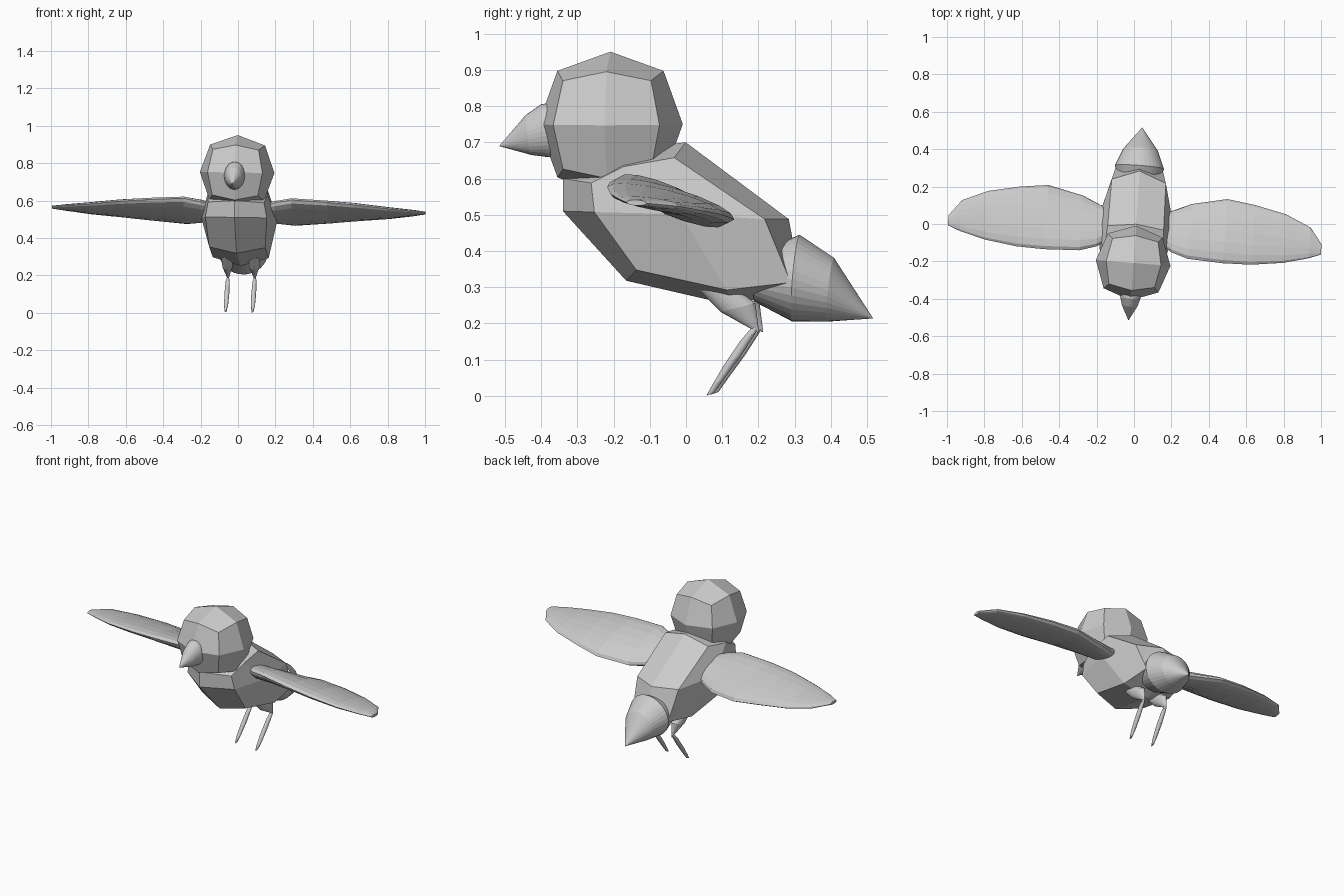
import bpy, bmesh, math
from mathutils import Vector, Matrix

if "Cube" in bpy.data.objects:
    bpy.data.objects.remove(bpy.data.objects["Cube"])

grey = bpy.data.materials.new("plain grey")
grey.diffuse_color = (0.6, 0.6, 0.6, 1)
grey.use_nodes = True
grey.node_tree.nodes["Principled BSDF"].inputs["Base Color"].default_value = grey.diffuse_color

# The whole bird is turned slightly about z and banked slightly about y
POSE = Matrix.Rotation(math.radians(-4.5), 4, 'Z') @ Matrix.Rotation(math.radians(0.9), 4, 'Y')


def finish(name, verts, faces):
    me = bpy.data.meshes.new(name)
    me.from_pydata([POSE @ Vector(v) for v in verts], [], faces)
    bm = bmesh.new()
    bm.from_mesh(me)
    bmesh.ops.recalc_face_normals(bm, faces=bm.faces)
    bm.to_mesh(me)
    bm.free()
    me.materials.append(grey)
    ob = bpy.data.objects.new(name, me)
    bpy.context.collection.objects.link(ob)
    return ob


def block(name, middle, side, pole):
    """24-face rounded block: 8-point middle loop, two 8-point side loops, two poles."""
    verts = [(0, y, z) for y, z in middle]
    for s in (-1, 1):
        verts += [(s * x, y, z) for x, y, z in side]
        verts.append((s * pole[0], pole[1], pole[2]))
    faces = []
    for b in (8, 17):
        for i in range(8):
            j = (i + 1) % 8
            faces.append((i, j, b + j, b + i))
        for i in range(0, 8, 2):   # even side points join to the pole
            faces.append((b + 8, b + i, b + i + 1, b + (i + 2) % 8))
    return finish(name, verts, faces)


def loft(name, stations, sides):
    """Ellipse sections (centre, half-axis u, half-axis v) joined in order."""
    verts, faces = [], []
    for c, u, v in stations:
        for k in range(sides):
            a = 2 * math.pi * k / sides
            verts.append(Vector(c) + Vector(u) * math.cos(a) + Vector(v) * math.sin(a))
    for r in range(len(stations) - 1):
        for k in range(sides):
            n = (k + 1) % sides
            faces.append((r * sides + k, r * sides + n, (r + 1) * sides + n, (r + 1) * sides + k))
    faces.append(tuple(range(sides)))
    faces.append(tuple(range(len(verts) - sides, len(verts))))
    return finish(name, verts, faces)


# Head: rounded cube
R, E, C = 0.2, 0.147, 0.122
hy, hz = -0.208, 0.75
dirs = [(-1, 0), (-1, -1), (0, -1), (1, -1), (1, 0), (1, 1), (0, 1), (-1, 1)]
head_mid = [(hy + a * (E if a and b else R), hz + b * (E if a and b else R)) for a, b in dirs]
head_side = [(C if a and b else E, hy + a * (C if a and b else E), hz + b * (C if a and b else E))
             for a, b in dirs]
block("head", head_mid, head_side, (R, hy, hz))

# Body: leaning rounded block, chest low at the front, back sloping to the tail
block("body",
      [(-.34, .51), (-.165, .318), (.13, .25), (.32, .305),
       (.285, .488), (0, .70), (-.17, .68), (-.34, .60)],
      [(.165, -.24, .51), (.15, -.125, .35), (.15, .125, .295), (.125, .30, .315),
       (.145, .23, .49), (.15, -.02, .66), (.16, -.16, .635), (.15, -.25, .59)],
      (.205, 0, .505))

# Beak
loft("beak", [((0, -.34, .738), (.056, 0, 0), (0, -.01, .074)),
              ((0, -.39, .732), (.055, 0, 0), (0, -.01, .073)),
              ((0, -.435, .72), (.043, 0, 0), (0, -.008, .055)),
              ((0, -.515, .69), (.001, 0, 0), (0, 0, .001))], 32)

# Tail
loft("tail", [((0, .20, .33), (.10, 0, 0), (0, .01, .07)),
              ((0, .305, .325), (.132, 0, 0), (0, .01, .12)),
              ((0, .40, .293), (.092, 0, 0), (0, .01, .088)),
              ((0, .517, .215), (.001, 0, 0), (0, 0, .001))], 32)

for s, label in ((-1, "left"), (1, "right")):
    # Wing: x, front edge y, rear edge y, centre z, pitch slope, half thickness
    wing = [(.12, -.08, .06, .54, .45, .03), (.20, -.135, .09, .54, .45, .036),
            (.29, -.163, .13, .543, .44, .036), (.48, -.172, .172, .546, .30, .034),
            (.63, -.168, .152, .548, .24, .03), (.80, -.145, .115, .546, .18, .022),
            (.935, -.11, .055, .548, .12, .014), (1.0, -.085, -.03, .549, .05, .008)]
    st = []
    for x, y0, y1, z, m, t in wing:
        h = (y1 - y0) / 2
        st.append(((s * x, (y0 + y1) / 2, z), (0, h, -m * h), (0, t * m, t)))
    loft(label + "_wing", st, 16)
    # Thigh: cone pointing down and back
    X = s * .072
    loft(label + "_thigh", [((X, .09, .30), (.03, 0, 0), (0, .065, -.01)),
                            ((X, .15, .245), (.027, 0, 0), (0, .048, .012)),
                            ((X, .207, .176), (.001, 0, 0), (0, .001, .001))], 24)
    # Foot: slim spindle slanting forward to the ground
    loft(label + "_foot", [((X, .20, .20), (.003, 0, 0), (0, .006, .003)),
                           ((X, .178, .165), (.011, 0, 0), (0, .022, .012)),
                           ((X, .135, .10), (.013, 0, 0), (0, .024, .013)),
                           ((X, .095, .04), (.011, 0, 0), (0, .017, .009)),
                           ((X, .073, .006), (.005, 0, 0), (0, .011, .004))], 24)
